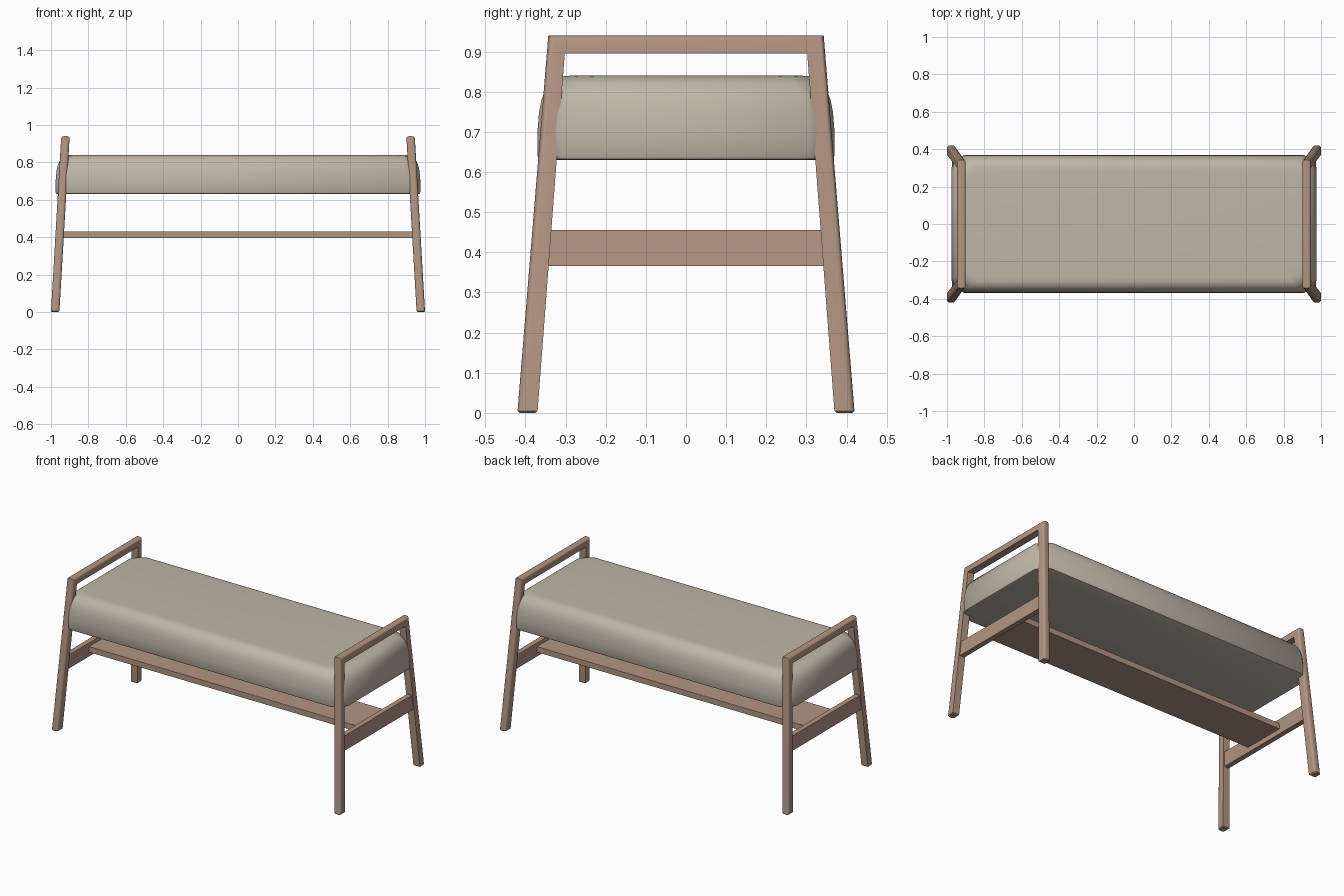
import bpy, bmesh

if "Cube" in bpy.data.objects:
    bpy.data.objects.remove(bpy.data.objects["Cube"])

def material(name, rgb):
    m = bpy.data.materials.new(name)
    m.diffuse_color = (*rgb, 1)
    m.use_nodes = True
    m.node_tree.nodes["Principled BSDF"].inputs["Base Color"].default_value = m.diffuse_color
    return m

WOOD = material("warm wood", (0.45, 0.30, 0.225))
FABRIC = material("beige fabric", (0.52, 0.47, 0.39))

def finish(name, bm, mat, angle=0.6):
    bmesh.ops.recalc_face_normals(bm, faces=bm.faces)
    me = bpy.data.meshes.new(name)
    bm.to_mesh(me)
    bm.free()
    me.materials.append(mat)
    ob = bpy.data.objects.new(name, me)
    bpy.context.collection.objects.link(ob)
    bpy.context.view_layer.objects.active = ob
    ob.select_set(True)
    bpy.ops.object.shade_smooth_by_angle(angle=angle)
    ob.select_set(False)
    return ob

def lean_x(z):
    # the end frames lean inwards towards the top
    return 0.9775 - 0.0585 * z

def lean_prism(outline, half, side):
    # extrude a (y, z) outline across x, following the lean of the frame
    bm = bmesh.new()
    rings = [[bm.verts.new((side * (lean_x(z) + o), y, z)) for y, z in outline]
             for o in (-half, half)]
    n = len(outline)
    bm.faces.new(rings[0])
    bm.faces.new(rings[1][::-1])
    for i in range(n):
        j = (i + 1) % n
        bm.faces.new((rings[0][i], rings[1][i], rings[1][j], rings[0][j]))
    return bm, rings

for side, label in ((-1, "left"), (1, "right")):
    # end frame: two splayed legs joined by an arm rail
    right_half = [(0.37, 0), (0.42, 0), (0.343, 0.94)]
    outline = ([(0.302, 0.895)] + right_half
               + [(-y, z) for y, z in right_half[::-1]] + [(-0.302, 0.895)])
    bm, rings = lean_prism(outline, 0.0225, side)
    bmesh.ops.recalc_face_normals(bm, faces=bm.faces)
    outer = [bm.edges.get((r[a], r[a + 1])) for r in rings for a in (2, 3, 4)]
    bmesh.ops.bevel(bm, geom=outer, offset=0.014, segments=4, profile=0.5,
                    affect='EDGES')
    feet = [e for e in bm.edges if all(v.co.z < 0.001 for v in e.verts)]
    bmesh.ops.bevel(bm, geom=feet, offset=0.005, segments=1, affect='EDGES')
    finish(label + "_end_frame", bm, WOOD)

    # cross rail between the legs
    bm, _ = lean_prism([(-0.365, 0.366), (0.365, 0.366),
                        (0.358, 0.455), (-0.358, 0.455)], 0.016, side)
    finish(label + "_cross_rail", bm, WOOD)

# long shelf plank resting between the cross rails
bm = bmesh.new()
bmesh.ops.create_cube(bm, size=1)
for v in bm.verts:
    v.co = (v.co.x * 1.89, v.co.y * 0.27, 0.413 + v.co.z * 0.035)
finish("stretcher_plank", bm, WOOD)

# seat cushion: corner-cut plan, softly rounded towards the top
profile = [(0.012, 0.63), (0.003, 0.633), (0, 0.642), (0, 0.70), (0.004, 0.75),
           (0.010, 0.78), (0.019, 0.803), (0.031, 0.821), (0.046, 0.833),
           (0.063, 0.8385), (0.082, 0.84)]
bm = bmesh.new()
loops = []
for inset, z in profile:
    x, y = 0.975 - inset, 0.37 - inset
    cx, cy = x - 0.068, y - 0.066
    # each cut corner bows out slightly
    mx, my = x - 0.029, y - 0.028
    quarter = [(x, cy), (mx, my), (cx, y)]
    plan = (quarter + [(-a, b) for a, b in quarter[::-1]]
            + [(-a, -b) for a, b in quarter]
            + [(a, -b) for a, b in quarter[::-1]])
    loops.append([bm.verts.new((a, b, z)) for a, b in plan])
n = len(loops[0])
for lo, hi in zip(loops, loops[1:]):
    for i in range(n):
        j = (i + 1) % n
        bm.faces.new((lo[i], lo[j], hi[j], hi[i]))
bm.faces.new(loops[0][::-1])
bm.faces.new(loops[-1])
finish("seat_cushion", bm, FABRIC, 0.75)
